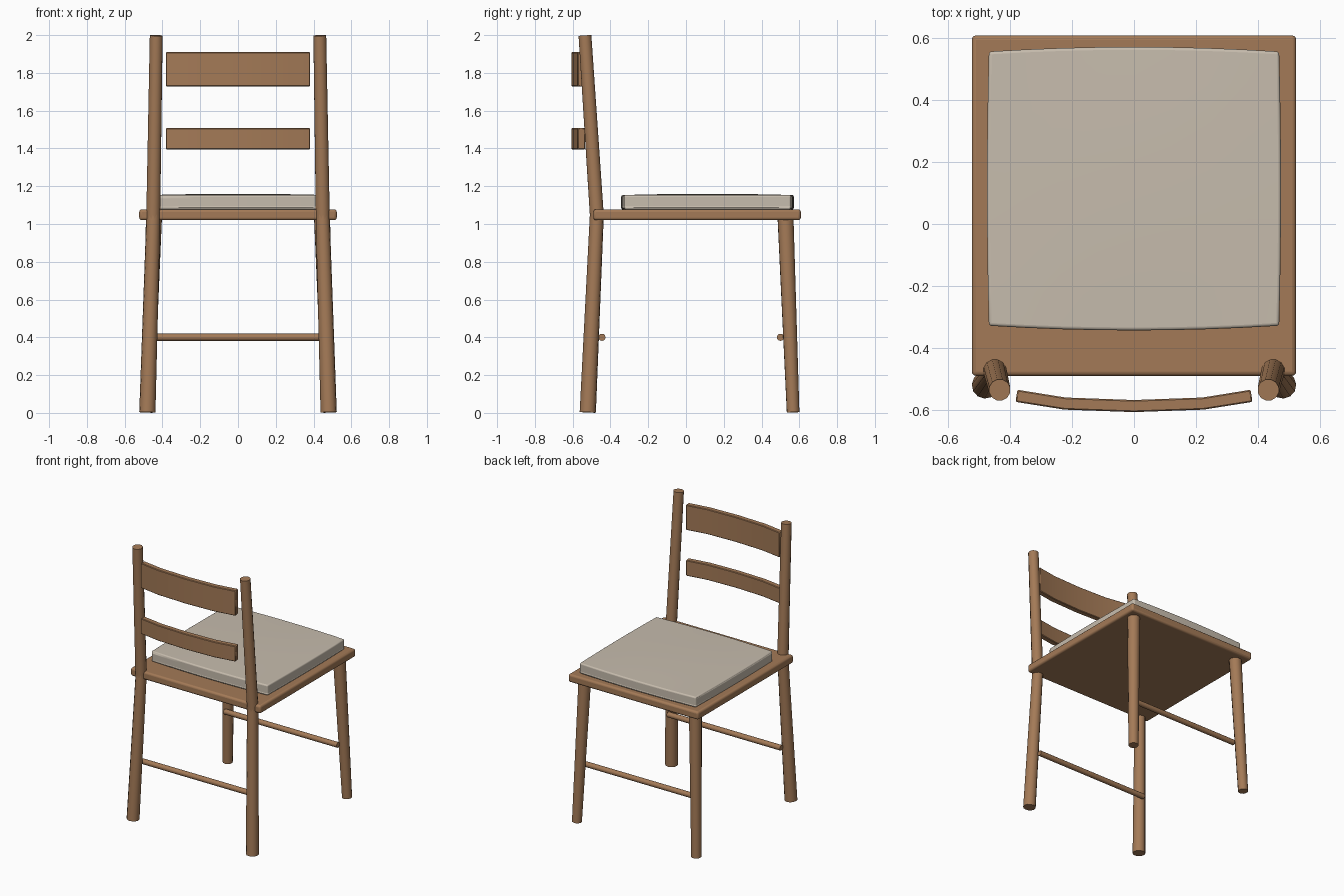
import bpy, bmesh, math
from mathutils import Vector

if "Cube" in bpy.data.objects:
    bpy.data.objects.remove(bpy.data.objects["Cube"])


def material(name, rgb):
    m = bpy.data.materials.new(name)
    m.diffuse_color = (*rgb, 1)
    m.use_nodes = True
    m.node_tree.nodes["Principled BSDF"].inputs["Base Color"].default_value = m.diffuse_color
    return m


WOOD = material("warm wood", (0.37, 0.195, 0.095))
CLOTH = material("cream fabric", (0.57, 0.505, 0.42))


def finish(name, bm, mat, bevel=0, segments=3):
    bmesh.ops.recalc_face_normals(bm, faces=bm.faces)
    me = bpy.data.meshes.new(name)
    bm.to_mesh(me)
    bm.free()
    me.materials.append(mat)
    ob = bpy.data.objects.new(name, me)
    bpy.context.collection.objects.link(ob)
    if bevel:
        b = ob.modifiers.new("round edges", 'BEVEL')
        b.width, b.segments = bevel, segments
        b.limit_method, b.angle_limit = 'ANGLE', math.radians(50)
    bpy.ops.object.select_all(action='DESELECT')
    ob.select_set(True)
    bpy.context.view_layer.objects.active = ob
    bpy.ops.object.shade_smooth_by_angle(angle=math.radians(40))
    return ob


def rod(name, a, b, r1, r2, sides=12):
    """Tapered round rod from a to b."""
    a, b = Vector(a), Vector(b)
    bm = bmesh.new()
    bmesh.ops.create_cone(bm, cap_ends=True, segments=sides, radius1=r1,
                          radius2=r2, depth=(b - a).length)
    rot = (b - a).to_track_quat('Z', 'Y')
    for v in bm.verts:
        v.co = rot @ v.co + (a + b) / 2
    return finish(name, bm, WOOD)


def box(x, y0, y1, z0, z1):
    bm = bmesh.new()
    bmesh.ops.create_cube(bm, size=1)
    for v in bm.verts:
        v.co = (v.co.x * 2 * x, y0 + (v.co.y + .5) * (y1 - y0),
                z0 + (v.co.z + .5) * (z1 - z0))
    return bm


# Seat board
finish("seat", box(0.523, -0.49, 0.608, 1.02, 1.078), WOOD, 0.014)

# Cushion with gently bulging sides and top
bm = box(0.468, -0.328, 0.556, 1.077, 1.153)
bmesh.ops.subdivide_edges(bm, edges=bm.edges[:], cuts=7, use_grid_fill=True)
for v in bm.verts:
    u, w = v.co.x / 0.468, (v.co.y - 0.114) / 0.442
    top = v.co.z > 1.15
    v.co.x += 0.006 * u * (1 - w * w)
    v.co.y += 0.015 * w * (1 - u * u)
    if top:
        v.co.z += 0.007 * (1 - u * u) * (1 - w * w)
finish("cushion", bm, CLOTH, 0.034, 4)

# Legs and back posts
for s, side in ((-1, "left"), (1, "right")):
    rod(f"{side}_back_leg", (s * .48, -.52, .003), (s * .448, -.472, 1.05), .043, .037)
    rod(f"{side}_back_post", (s * .449, -.471, 1.03), (s * .433, -.535, 1.998), .038, .035)
    rod(f"{side}_front_leg", (s * .48, .567, .003), (s * .445, .527, 1.03), .034, .043)

# Stretchers
for name, y in (("back_stretcher", -.445), ("front_stretcher", .50)):
    rod(name, (-.455, y, .40), (.455, y, .40), .019, .019)

# Curved back slats: bent strip swept across x
PROFILE = [(-.379, -.554), (-.222, -.579), (0, -.587), (.222, -.579), (.379, -.554)]
for name, z0, z1 in (("upper_slat", 1.728, 1.91), ("lower_slat", 1.395, 1.508)):
    bm = bmesh.new()
    rings = []
    for x, y in PROFILE:
        lean = x * 0.008
        rings.append([bm.verts.new((x + k * lean, y - k * .0195, z))
                      for k, z in ((-1, z0), (1, z0), (1, z1), (-1, z1))])
    for p, q in zip(rings, rings[1:]):
        for i in range(4):
            j = (i + 1) % 4
            bm.faces.new((p[i], p[j], q[j], q[i]))
    bm.faces.new(rings[0])
    bm.faces.new(rings[-1])
    finish(name, bm, WOOD, 0.004, 1)
